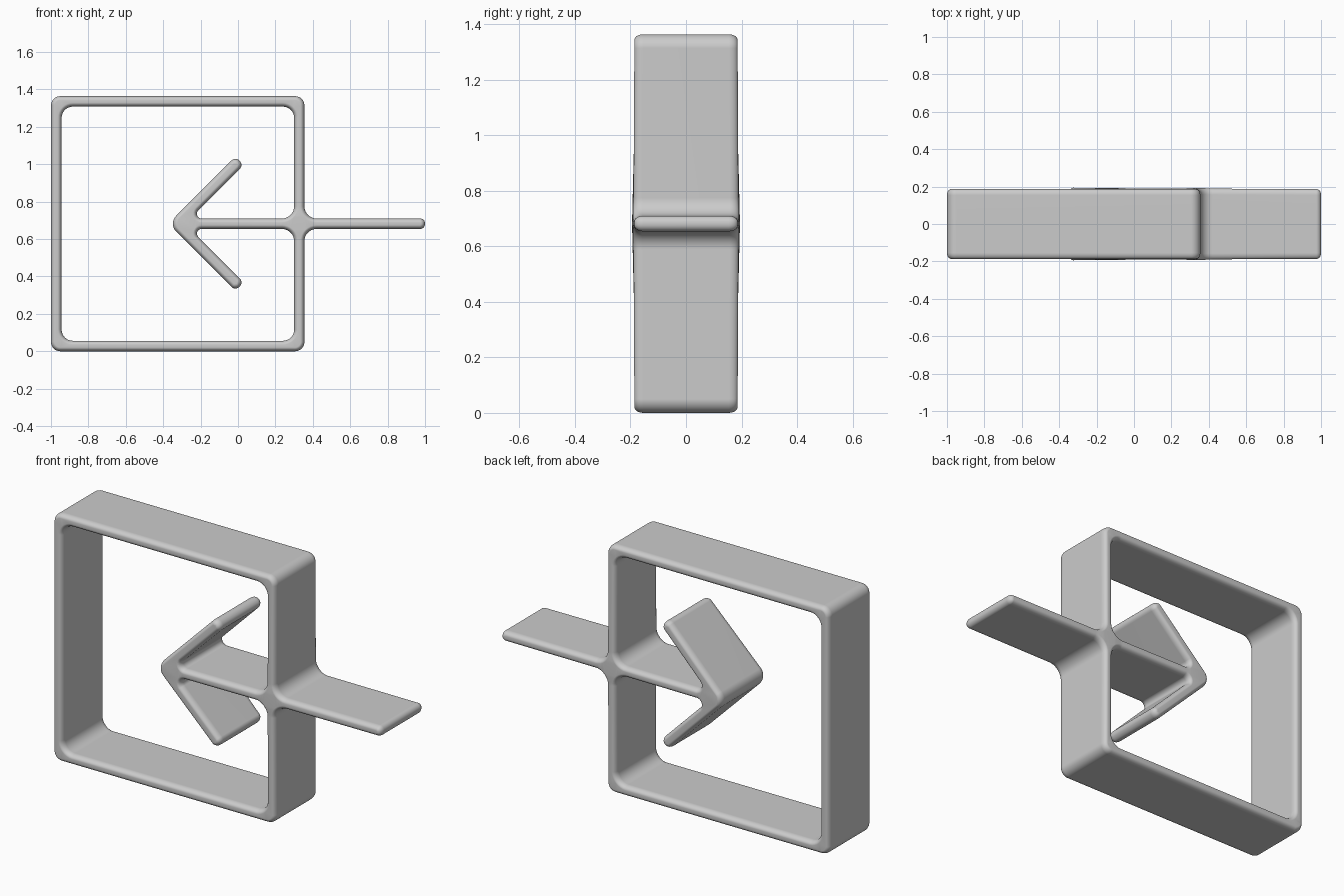
import bpy, bmesh, math
from mathutils import Vector

cube = bpy.data.objects.get("Cube")
if cube:
    bpy.data.objects.remove(cube, do_unlink=True)

MID = 0.682        # height of the arrow shaft
HALF = 0.028       # half the bar thickness
TOP = 2 * MID
DEPTH = 0.186      # half the depth
ROUND_IN, ROUND_DEEP = 0.021, 0.032   # edge rounding across and along the depth


def mirrored(half, axis_point=()):
    """Close a contour by mirroring its upper half about the shaft."""
    lower = [(x, 2 * MID - z, r) for x, z, r in reversed(half)]
    return list(axis_point) + half + lower


def fillet(corners, steps=8):
    """Round each (x, z, radius) corner with an arc."""
    pts = []
    n = len(corners)
    for i, (x, z, r) in enumerate(corners):
        p = Vector((x, z))
        a = (Vector(corners[i - 1][:2]) - p).normalized()
        b = (Vector(corners[(i + 1) % n][:2]) - p).normalized()
        half = a.angle(b) / 2
        centre = p + (a + b).normalized() * r / math.sin(half)
        tangent = r / math.tan(half)
        start, end = p + a * tangent - centre, p + b * tangent - centre
        sweep = start.angle(end)
        for k in range(steps + 1):
            t = k / steps
            arc = start * math.sin((1 - t) * sweep) + end * math.sin(t * sweep)
            pts.append(centre + arc / math.sin(sweep))
    return pts


def inset(pts, d):
    """Move a closed loop sideways by d, to the left of its direction."""
    out = []
    for i, p in enumerate(pts):
        a = (p - pts[i - 1]).normalized()
        b = (pts[(i + 1) % len(pts)] - p).normalized()
        na, nb = Vector((-a.y, a.x)), Vector((-b.y, b.x))
        out.append(p + (na + nb) * d / (1 + na.dot(nb)))
    return out


def swell(p):
    """Slight extra depth around the arrow point and the crossing."""
    reach = 0.0
    for x, span in ((-0.3, 0.45), (0.33, 0.14)):
        reach = max(reach, 1 - (p - Vector((x, MID))).length / span)
    return 1 + 0.045 * reach


# Outside of the frame, with the shaft's tail
outer = fillet(mirrored([
    (1.0, MID + HALF, 0.026), (0.355, MID + HALF, 0.065),
    (0.355, TOP, 0.05), (-1.0, TOP, 0.05)]))

# Opening of the frame, running around the arrow head and shaft
opening = fillet(mirrored([
    (-0.014, 1.041, 0.03), (0.031, 0.996, 0.03),
    (-0.255, MID + HALF, 0.025), (0.3, MID + HALF, 0.065),
    (0.3, TOP - 2 * HALF, 0.06), (-0.943, TOP - 2 * HALF, 0.06)],
    [(-0.373, MID, 0.06)]))

# Rounded cross-section, front to back, as (inset, depth)
quarter = []
for k in range(6):
    t = k / 5 * math.pi / 2
    quarter.append((ROUND_IN * (1 - math.sin(t)),
                    DEPTH - ROUND_DEEP * (1 - math.cos(t))))
section = [(d, -y) for d, y in quarter] + [(d, y) for d, y in reversed(quarter)]

# Sweep the section around both contours
bm = bmesh.new()
caps = ([], [])
for loop, side in ((outer, 1), (opening, -1)):
    rings = []
    for d, y in section:
        ring = [bm.verts.new((p.x, y * swell(p), p.y)) for p in inset(loop, side * d)]
        rings.append(ring)
    n = len(loop)
    for lo, hi in zip(rings, rings[1:]):
        for i in range(n):
            j = (i + 1) % n
            bm.faces.new((lo[i], lo[j], hi[j], hi[i]))
    for cap, ring in zip(caps, (rings[0], rings[-1])):
        cap += [bm.edges.get((ring[i - 1], ring[i])) for i in range(n)]

# Front and back faces
for cap, facing in zip(caps, (-1, 1)):
    bmesh.ops.triangle_fill(bm, use_beauty=True, edges=cap, normal=(0, facing, 0))
bmesh.ops.recalc_face_normals(bm, faces=bm.faces[:])

mesh = bpy.data.meshes.new("frame_with_arrow")
bm.to_mesh(mesh)
bm.free()
sign = bpy.data.objects.new("frame_with_arrow", mesh)
bpy.context.collection.objects.link(sign)

# Plain grey
grey = bpy.data.materials.new("light_grey")
grey.use_nodes = True
grey.diffuse_color = (0.6, 0.6, 0.6, 1)
grey.node_tree.nodes["Principled BSDF"].inputs["Base Color"].default_value = (0.6, 0.6, 0.6, 1)
mesh.materials.append(grey)

# Smooth shading, with the broad faces kept flat
for ob in bpy.context.selected_objects:
    ob.select_set(False)
sign.select_set(True)
bpy.context.view_layer.objects.active = sign
bpy.ops.object.shade_smooth_by_angle(angle=math.radians(40))
normals = sign.modifiers.new("even_shading", 'WEIGHTED_NORMAL')
normals.keep_sharp = True
